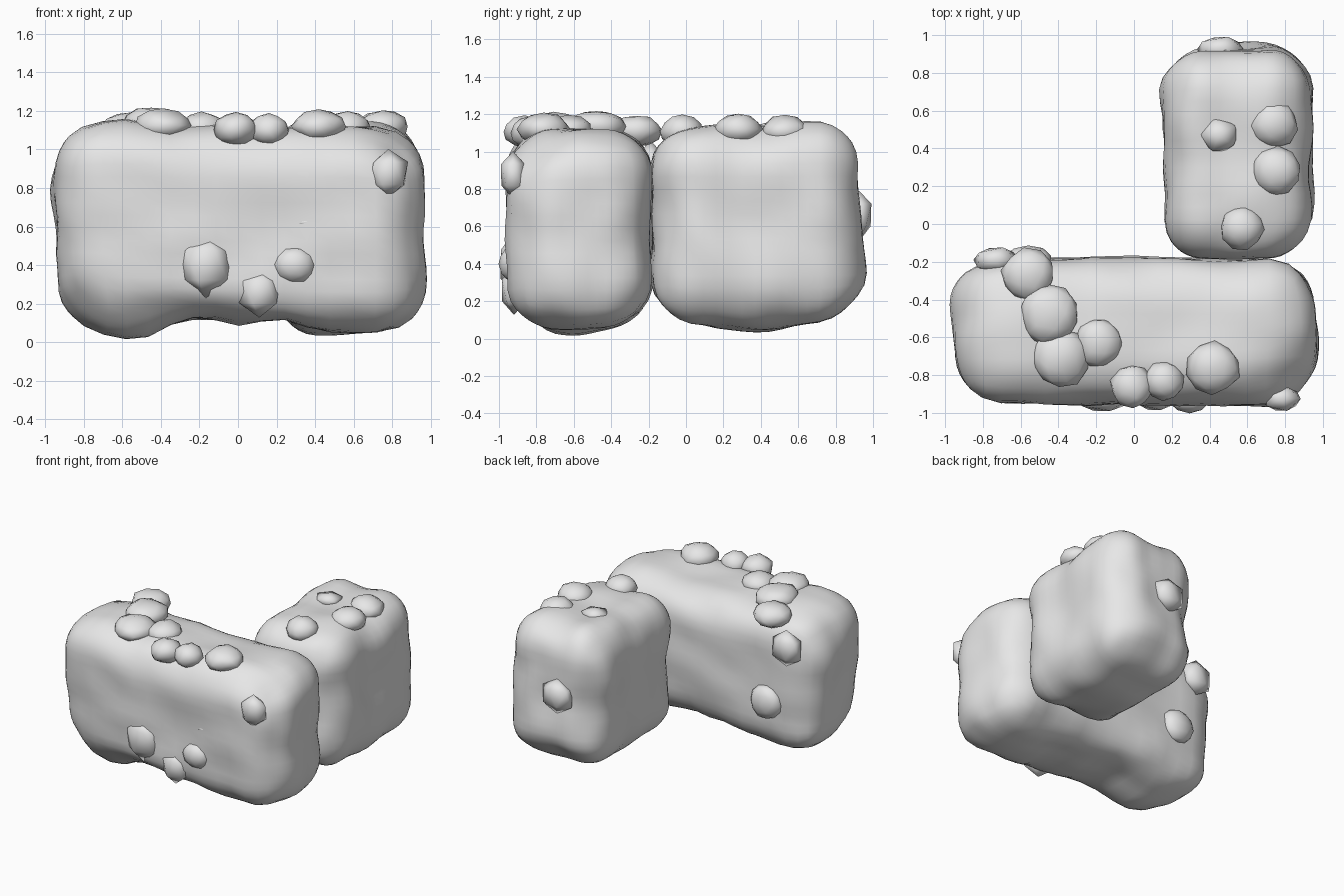
import bpy, bmesh, math, random
from mathutils import Vector, noise

random.seed(4)
stone = bpy.data.materials.new("grey_stone")
stone.diffuse_color = (0.8, 0.8, 0.8, 1)


def finish(name, bm):
    mesh = bpy.data.meshes.new(name)
    bmesh.ops.recalc_face_normals(bm, faces=bm.faces)
    for f in bm.faces:
        f.smooth = True
    bm.to_mesh(mesh)
    bm.free()
    mesh.materials.append(stone)
    ob = bpy.data.objects.new(name, mesh)
    bpy.context.collection.objects.link(ob)
    return ob


def boulder(name, centre, half, radius, seed, bumps):
    """Rounded block with gentle noise; bumps are (position, push, width)."""
    bm = bmesh.new()
    bmesh.ops.create_cube(bm, size=2)
    bmesh.ops.subdivide_edges(bm, edges=bm.edges[:], cuts=15, use_grid_fill=True)
    centre, half = Vector(centre), Vector(half)
    for v in bm.verts:
        p = Vector([v.co[i] * half[i] for i in range(3)])
        inner = Vector([max(-half[i] + radius, min(half[i] - radius, p[i])) for i in range(3)])
        d = (p - inner).normalized()
        p = centre + inner + d * radius
        n = noise.noise(p * 4.5 + Vector((seed, seed * 2, 0)))
        q = p + d * n * 0.022
        for pos, push, width in bumps:
            dist = (p - Vector(pos)).length
            q += Vector(push) * math.exp(-(dist / width) ** 2)
        v.co = q
    return finish(name, bm)


# Long front boulder: uneven underside, blunted corners, sunken front
boulder("front_boulder", (0.005, -0.572, 0.59), (0.945, 0.385, 0.53), 0.25, 3.1, [
    ((-0.57, -0.63, 0.06), (0, 0, -0.05), 0.22),
    ((-0.2, -0.75, 0.06), (0, 0, 0.07), 0.2),
    ((-0.2, -0.45, 0.06), (0, 0, 0.05), 0.2),
    ((0.2, -0.75, 0.06), (0, 0, 0.05), 0.2),
    ((0.2, -0.45, 0.06), (0, 0, 0.04), 0.2),
    ((0.0, -0.6, 0.06), (0, 0, -0.02), 0.12),
    ((0.5, -0.6, 0.06), (0, 0, -0.02), 0.25),
    ((-0.88, -0.88, 0.12), (0.05, 0.05, 0.05), 0.25),
    ((-0.4, -0.92, 0.1), (0, 0.03, 0.02), 0.25),
    ((0.3, -0.22, 0.1), (0, -0.03, 0.03), 0.35),
    ((-0.8, -0.95, 0.55), (0, 0.025, 0), 0.3),
    ((0.1, -0.96, 0.62), (0, 0.02, 0), 0.25),
    ((0.2, -0.96, 0.85), (0, -0.01, 0), 0.25),
    ((-0.94, -0.35, 0.8), (-0.03, 0, 0), 0.2),
    ((0.95, -0.55, 0.8), (0.02, 0, 0), 0.2),
    ((0.93, -0.6, 0.25), (0.025, 0, 0), 0.22),
    ((0.88, -0.85, 1.05), (-0.02, 0.02, -0.04), 0.22),
    ((-0.65, -0.6, 1.12), (0, 0, 0.025), 0.3),
    ((0.2, -0.4, 1.12), (0, 0, -0.03), 0.25),
    ((0.0, -0.2, 0.55), (0, 0.015, 0), 0.25),
    ((0.95, -0.3, 0.5), (-0.015, 0, 0), 0.2),
])

# Rear boulder, set at a right angle behind the first
boulder("rear_boulder", (0.55, 0.37, 0.6), (0.39, 0.56, 0.53), 0.24, 8.4, [
    ((0.16, 0.7, 0.75), (-0.03, 0, 0), 0.22),
    ((0.2, 0.85, 0.6), (0.02, -0.04, 0), 0.2),
    ((0.78, 0.72, 1.1), (0, 0, 0.03), 0.2),
    ((0.3, 0.65, 1.12), (0, 0, 0.03), 0.2),
    ((0.5, 0.35, 0.07), (0, 0, -0.045), 0.25),
    ((0.5, 0.85, 0.1), (0, -0.02, 0.04), 0.28),
    ((0.5, -0.1, 0.1), (0, 0.02, 0.04), 0.25),
    ((0.94, 0.35, 0.6), (-0.03, 0, 0), 0.18),
    ((0.94, 0.6, 0.6), (0.02, 0, 0), 0.18),
    ((0.94, 0.1, 0.5), (0.02, 0, 0), 0.18),
    ((0.86, -0.13, 0.6), (-0.03, 0.02, 0), 0.25),
    ((0.22, -0.15, 0.6), (0.03, 0.01, 0), 0.25),
    ((0.55, 0.93, 0.35), (0, 0.035, 0), 0.25),
    ((0.55, 0.93, 0.8), (0, -0.02, 0), 0.2),
    ((0.16, 0.45, 0.6), (0.015, 0, 0), 0.2),
])


def pebble(name, centre, size, detail, turn, jitter):
    """Lumpy low-poly stone half sunk in a boulder."""
    bm = bmesh.new()
    bmesh.ops.create_icosphere(bm, subdivisions=detail, radius=1)
    c, s = math.cos(turn), math.sin(turn)
    thin = min(range(3), key=lambda i: size[i])
    a, b = [i for i in range(3) if i != thin]
    for v in bm.verts:
        p = v.co.copy()
        p[a], p[b] = c * p[a] - s * p[b], s * p[a] + c * p[b]
        p *= random.uniform(1 - jitter, 1 + jitter)
        v.co = Vector([centre[i] + p[i] * size[i] for i in range(3)])
    finish(name, bm)


# Pebbles on top: x, y, z, radius
tops = [(-0.56, -0.27, 1.11, 0.14), (-0.45, -0.48, 1.135, 0.16), (-0.39, -0.71, 1.125, 0.155),
        (-0.19, -0.63, 1.11, 0.125), (-0.01, -0.86, 1.105, 0.115), (0.16, -0.83, 1.10, 0.105),
        (0.42, -0.76, 1.12, 0.14), (0.74, 0.53, 1.11, 0.125), (0.75, 0.28, 1.12, 0.13),
        (0.57, -0.02, 1.11, 0.115)]
for i, (x, y, z, r) in enumerate(tops):
    pebble(f"top_pebble_{i + 1}", (x, y, z), (r, r, 0.085), 2, random.uniform(0, 6), 0.07)

# Pebbles on upright faces: x, y, z, half width, half height, detail
sides = [(-0.165, -0.925, 0.40, 0.15, 0.17, 1), (0.11, -0.92, 0.26, 0.12, 0.13, 1),
         (0.295, -0.925, 0.40, 0.11, 0.095, 2), (0.78, -0.925, 0.875, 0.11, 0.13, 1),
         (-0.73, -0.19, 0.92, 0.13, 0.14, 1), (-0.56, -0.19, 0.46, 0.13, 0.13, 2),
         (0.46, 0.925, 0.66, 0.135, 0.135, 1)]
for i, (x, y, z, w, h, detail) in enumerate(sides):
    pebble(f"side_pebble_{i + 1}", (x, y, z), (w, 0.075, h), detail, 0, 0.04)

# Nearly buried shards
pebble("top_shard", (0.45, 0.47, 1.125), (0.11, 0.10, 0.04), 1, 0.6, 0.05)
pebble("front_shard", (0.34, -0.925, 0.62), (0.06, 0.03, 0.015), 1, 0, 0.04)
